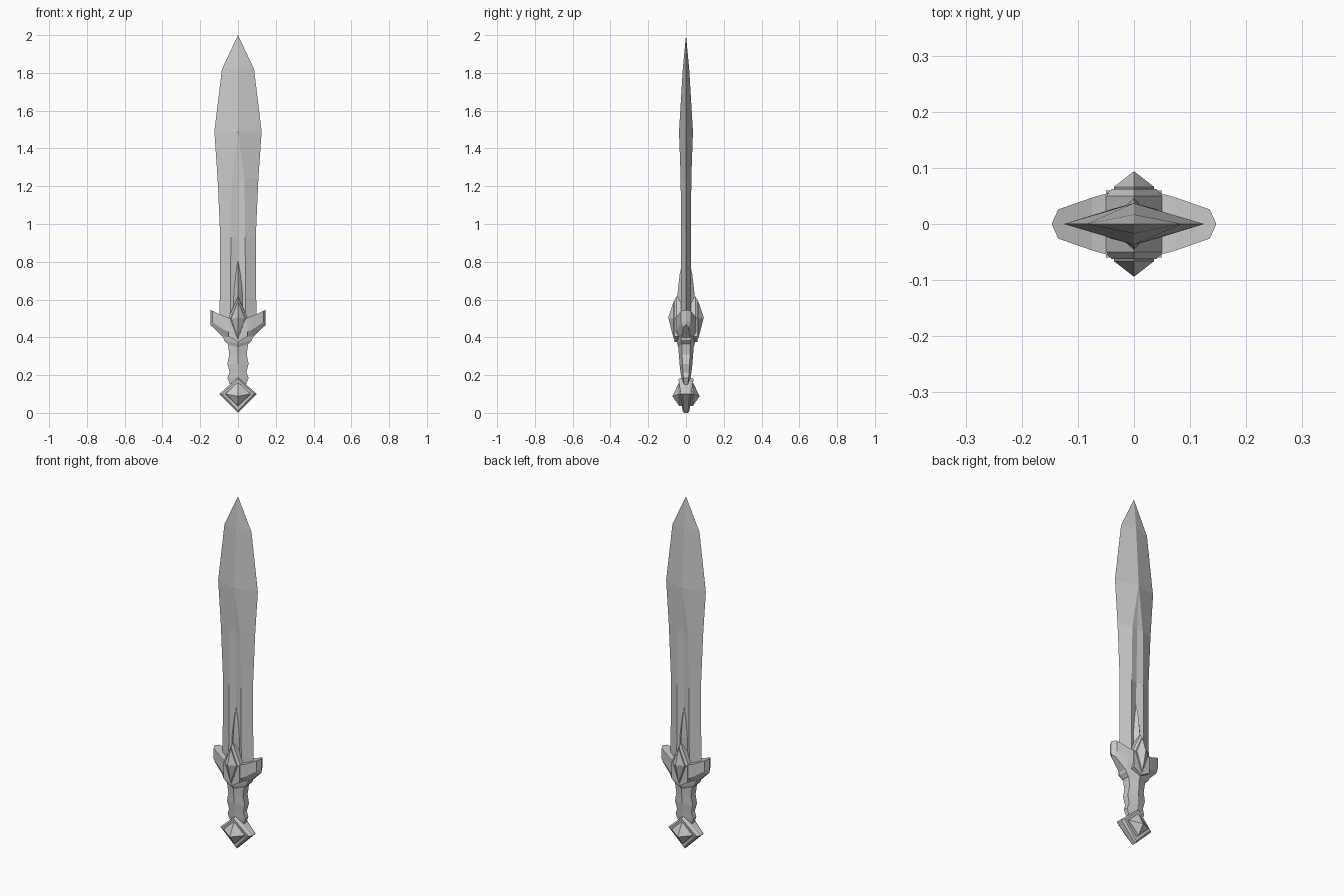
import bpy
import bmesh

if "Cube" in bpy.data.objects:
    bpy.data.objects.remove(bpy.data.objects["Cube"])

steel = bpy.data.materials.new("grey_steel")
steel.use_nodes = True
GREY = (0.6, 0.6, 0.6, 1)
steel.diffuse_color = GREY
steel.node_tree.nodes["Principled BSDF"].inputs["Base Color"].default_value = GREY


def loft(name, rings):
    """Join equal-length rings of points into a closed solid; repeated points merge."""
    bm = bmesh.new()
    loops = [[bm.verts.new(p) for p in ring] for ring in rings]
    n = len(loops[0])
    for a, b in zip(loops, loops[1:]):
        for i in range(n):
            j = (i + 1) % n
            bm.faces.new((a[i], a[j], b[j], b[i]))
    bm.faces.new(loops[0])
    bm.faces.new(loops[-1])
    bmesh.ops.remove_doubles(bm, verts=bm.verts, dist=0.0004)
    bmesh.ops.recalc_face_normals(bm, faces=bm.faces)
    mesh = bpy.data.meshes.new(name)
    bm.to_mesh(mesh)
    bm.free()
    mesh.materials.append(steel)
    obj = bpy.data.objects.new(name, mesh)
    bpy.context.collection.objects.link(obj)
    return obj


def diamond(y, half, low, mid, high):
    return [(0, y, low), (half, y, mid), (0, y, high), (-half, y, mid)]


# Blade: sharp edges, two ridges beside a groove that close up at the widest point
def blade_ring(z, edge, ridge, thick, groove):
    return [(edge, 0, z), (ridge, thick, z), (0, groove, z), (-ridge, thick, z),
            (-edge, 0, z), (-ridge, -thick, z), (0, -groove, z), (ridge, -thick, z)]


loft("blade", [blade_ring(*row) for row in (
    (0.42, 0.098, 0.040, 0.027, 0.012),
    (0.93, 0.094, 0.038, 0.027, 0.018),
    (1.24, 0.108, 0.034, 0.028, 0.025),
    (1.49, 0.125, 0, 0.037, 0.037),
    (1.82, 0.085, 0, 0.017, 0.017),
    (2.0, 0, 0, 0, 0))])


# Guard wings: lofted along x, narrowing to a pointed, raised end
def guard_ring(x, y, top, mid, low):
    return [(x, -y, top), (x, y, top), (x, y, mid),
            (x, y * 0.5, low), (x, -y * 0.5, low), (x, -y, mid)]


wing = [(0.05, 0.054, 0.505, 0.43, 0.385), (0.075, 0.047, 0.512, 0.44, 0.395),
        (0.135, 0.026, 0.54, 0.48, 0.455), (0.146, 0.002, 0.545, 0.485, 0.465)]
loft("guard", [guard_ring(-x, *r) for x, *r in reversed(wing)]
     + [guard_ring(x, *r) for x, *r in wing])


# Collar and grip: stacked six-sided rings with flat sides and a front ridge
def grip_ring(z, x, y, drop=0):
    return [(x, -y * 0.55, z), (x, y * 0.55, z), (0, y, z - drop),
            (-x, y * 0.55, z), (-x, -y * 0.55, z), (0, -y, z - drop)]


loft("collar", [grip_ring(*row) for row in (
    (0.365, 0.055, 0.040, 0.018), (0.385, 0.074, 0.046, 0.02),
    (0.43, 0.085, 0.055, 0.02), (0.46, 0.07, 0.055))])
loft("grip", [grip_ring(*row) for row in (
    (0.13, 0.035, 0.015), (0.185, 0.056, 0.024), (0.215, 0.045, 0.029),
    (0.26, 0.056, 0.034), (0.31, 0.046, 0.038), (0.38, 0.056, 0.042))])

# Pommel: diamond block, thicker at the top, with a pyramid boss on each face
block = [(0, 0.018, 0), (0.1, 0.028, 0.1), (0, 0.04, 0.188), (-0.1, 0.028, 0.1)]
loft("pommel", [
    [(x * 0.84, -y, 0.1 + (z - 0.1) * 0.9) for x, y, z in block],
    [(x, -y * 0.6, z) for x, y, z in block],
    [(x, y * 0.6, z) for x, y, z in block],
    [(x * 0.84, y, 0.1 + (z - 0.1) * 0.9) for x, y, z in block]])

# Ornaments repeated on front and back
for side, s in (("front", -1), ("back", 1)):
    loft(side + "_pommel_boss", [
        diamond(s * 0.02, 0.068, 0.035, 0.1, 0.165),
        diamond(s * 0.036, 0.066, 0.037, 0.1, 0.163),
        diamond(s * 0.072, 0, 0.088, 0.088, 0.088)])
    loft(side + "_gem_frame", [
        diamond(s * 0.02, 0.052, 0.37, 0.5, 0.62),
        diamond(s * 0.05, 0.052, 0.38, 0.5, 0.615),
        diamond(s * 0.062, 0.04, 0.39, 0.5, 0.595)])
    loft(side + "_gem", [
        diamond(s * 0.05, 0.036, 0.395, 0.5, 0.59),
        diamond(s * 0.066, 0.036, 0.395, 0.5, 0.59),
        diamond(s * 0.094, 0, 0.505, 0.505, 0.505)])
    # Raised bracket below the gem, joining the collar
    loft(side + "_gem_bracket", [
        [(x, s * y, z) for x, z in
         ((0, 0.375), (0.05, 0.405), (0.05, 0.5), (-0.05, 0.5), (-0.05, 0.405))]
        for y in (0.02, 0.06)])
    # Slim leaf-shaped spike lying in the groove
    loft(side + "_spike", [
        [(0, s * 0.008, z), (x, s * 0.014, z), (0, s * y, z), (-x, s * 0.014, z)]
        for z, x, y in ((0.52, 0.03, 0.052), (0.64, 0.03, 0.044),
                        (0.73, 0.018, 0.034), (0.82, 0, 0.014))])
